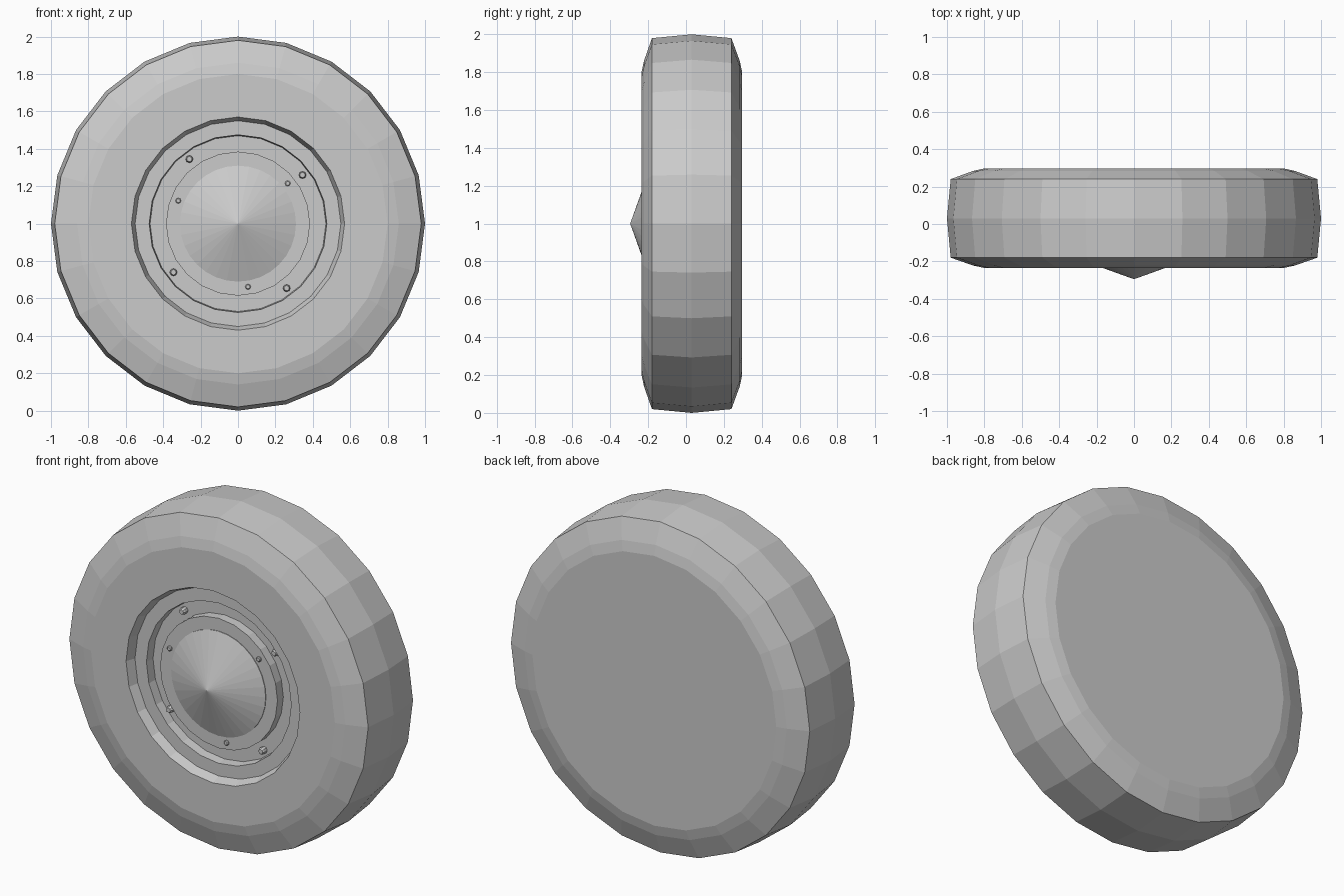
import bpy, bmesh
from math import sin, cos, pi, radians

cube = bpy.data.objects.get("Cube")
if cube:
    bpy.data.objects.remove(cube, do_unlink=True)

grey = bpy.data.materials.new("plain grey")
grey.use_nodes = True
colour = (0.6, 0.6, 0.6, 1)
grey.diffuse_color = colour
grey.node_tree.nodes["Principled BSDF"].inputs["Base Color"].default_value = colour


def lathe(name, profile, sides, closed=False, x=0, z=1):
    """Turn a (radius, y) profile about an axis along y; radius 0 becomes a pole."""
    bm = bmesh.new()
    rings = []
    for r, y in profile:
        if r == 0:
            rings.append([bm.verts.new((x, y, z))] * sides)
        else:
            angles = [2 * pi * i / sides for i in range(sides)]
            rings.append([bm.verts.new((x + r * sin(a), y, z + r * cos(a))) for a in angles])
    pairs = list(zip(rings, rings[1:]))
    if closed:
        pairs.append((rings[-1], rings[0]))
    for a, b in pairs:
        for i in range(sides):
            j = (i + 1) % sides
            corners = list(dict.fromkeys((a[i], a[j], b[j], b[i])))
            bm.faces.new(corners)
    bmesh.ops.recalc_face_normals(bm, faces=bm.faces)
    mesh = bpy.data.meshes.new(name)
    bm.to_mesh(mesh)
    bm.free()
    mesh.materials.append(grey)
    obj = bpy.data.objects.new(name, mesh)
    bpy.context.collection.objects.link(obj)
    return obj


# Tyre: crowned tread, bevelled shoulders and a stepped opening
lathe("tyre", [(0.57, -0.235), (0.80, -0.235), (0.86, -0.222), (0.98, -0.18),
               (1.0, 0.03), (0.98, 0.24), (0.86, 0.284), (0.80, 0.297),
               (0.646, 0.297), (0.55, 0.2), (0.55, -0.18)], 24, closed=True)

# Rim: raised lip, recessed channel and raised centre disc
lathe("rim", [(0, -0.18), (0.385, -0.18), (0.385, -0.125), (0.47, -0.125),
              (0.475, -0.18), (0.56, -0.18), (0.56, 0.1), (0, 0.1)], 24)

# Pointed hub cap
lathe("hub_cap", [(0, -0.295), (0.31, -0.184), (0.31, -0.17), (0, -0.17)], 32)

# Flat plate closing the back
lathe("back_plate", [(0, 0.297), (0.646, 0.297), (0.6, 0.19), (0, 0.19)], 24)


# Bolts in the channel and small studs on the centre disc
def bolts(name, count, start, ring, size, base, height):
    for i in range(count):
        a = radians(start) + 2 * pi * i / count
        top = base - height
        lathe(f"{name}_{i + 1}",
              [(0, top), (size * 0.7, top), (size, top + height * 0.3), (size, base + 0.01), (0, base + 0.01)],
              8, x=ring * cos(a), z=1 + ring * sin(a))


bolts("wheel_bolt", 4, 37, 0.432, 0.02, -0.125, 0.035)
bolts("cap_stud", 3, 39, 0.342, 0.015, -0.18, 0.012)
